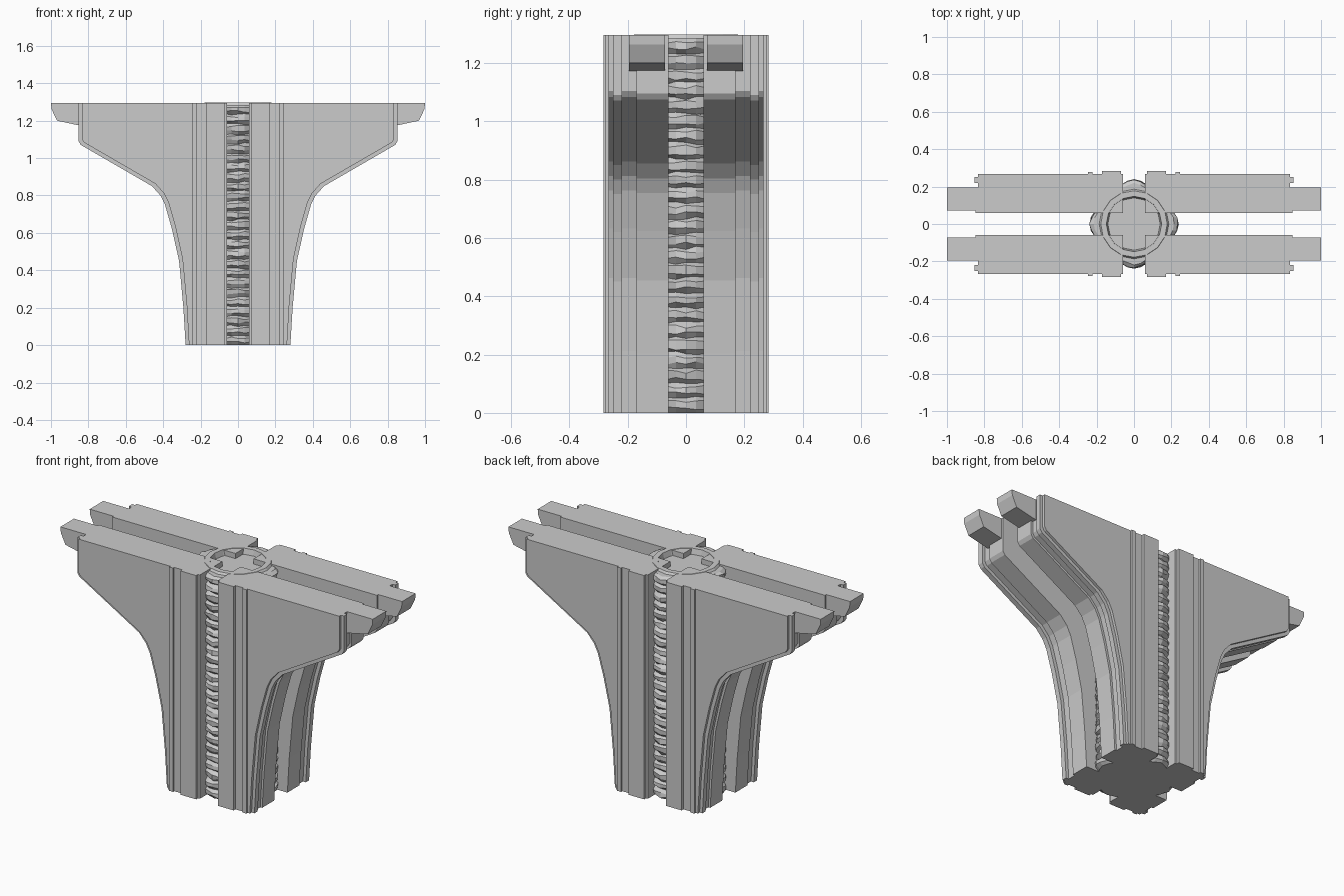
import bpy, math, random

if "Cube" in bpy.data.objects:
    bpy.data.objects.remove(bpy.data.objects["Cube"])
random.seed(4)
TOP = 1.295


def make(name, verts, faces):
    me = bpy.data.meshes.new(name)
    me.from_pydata(verts, [], faces)
    ob = bpy.data.objects.new(name, me)
    bpy.context.collection.objects.link(ob)
    return ob


def prism(name, profile, y0, y1, sx, sy):
    """Extrude an (x, z) profile along y, mirrored into one quadrant."""
    n = len(profile)
    verts = [(sx * x, sy * y, z) for y in (y0, y1) for x, z in profile]
    faces = [tuple(range(n)), tuple(range(2 * n - 1, n - 1, -1))]
    faces += [(i, i + n, (i + 1) % n + n, (i + 1) % n) for i in range(n)]
    if sx * sy > 0:
        faces = [f[::-1] for f in faces]
    return make(name, verts, faces)


def rect(x0, x1, z0=0, z1=TOP):
    return [(x0, z0), (x1, z0), (x1, z1), (x0, z1)]


# Flared bracket outline, from the foot up to the top edge
FLARE = [(0.28, 0), (0.292, 0.2), (0.315, 0.45), (0.353, 0.62), (0.39, 0.75),
         (0.415, 0.80), (0.46, 0.85), (0.84, 1.07), (0.853, 1.09), (0.853, TOP)]
TIP = [(0.78, 1.16), (0.856, 1.176), (0.968, 1.2), (0.997, 1.262), (1.0, TOP), (0.78, TOP)]


def bracket(d, x0=0.058):
    pts = [(x - d, z + (0.7 * d if 0.1 < z < 1.2 else 0)) for x, z in FLARE]
    return [(x0, 0)] + pts + [(x0, TOP)]


for sx in (-1, 1):
    for sy in (-1, 1):
        # Layered bracket: inner band, main wall, thin raised moulding
        prism("inner_band", bracket(0.006), 0.06, 0.17, sx, sy)
        prism("main_wall", bracket(0.018), 0.169, 0.266, sx, sy)
        prism("edge_moulding", bracket(0.0, 0.2), 0.22, 0.25, sx, sy)
        prism("beam_tip", TIP, 0.072, 0.196, sx, sy)
        # Raised strips on the front and back faces
        prism("wide_pilaster", rect(0.07, 0.17), 0.25, 0.283, sx, sy)
        prism("narrow_pilaster", rect(0.222, 0.247), 0.25, 0.277, sx, sy)


def lathe(name, rings, n):
    """Closed solid of revolution from (r, z) rings."""
    verts = [(r * math.cos(2 * math.pi * i / n), r * math.sin(2 * math.pi * i / n), z)
             for r, z in rings for i in range(n)]
    faces = [(k * n + i, k * n + (i + 1) % n, (k + 1) * n + (i + 1) % n, (k + 1) * n + i)
             for k in range(len(rings) - 1) for i in range(n)]
    m = (len(rings) - 1) * n
    faces += [tuple(range(n - 1, -1, -1)), tuple(range(m, m + n))]
    return make(name, verts, faces)


# Core column with a shallow dish in its top
lathe("core_column", [(0.19, 0), (0.19, 1.28), (0.178, 1.297), (0.148, 1.297), (0.14, 1.265)], 16)


def rough_strip(name, angle, count=25):
    """Stacked, uneven coils bulging out of the core."""
    ca, sa = math.cos(angle), math.sin(angle)
    section = [(0.15, -0.078), (0.205, -0.074), (0.228, -0.035), (0.236, 0.0),
               (0.228, 0.035), (0.205, 0.074), (0.15, 0.078)]
    n, levels = len(section), []
    pitch = (TOP - 0.01) / count
    for k in range(count):
        levels += [(k * pitch, -0.018), (k * pitch + 0.3 * pitch, 0), (k * pitch + 0.75 * pitch, 0)]
    levels.append((TOP - 0.01, -0.018))
    verts = []
    for k, (z, inset) in enumerate(levels):
        inner = 0 < k < len(levels) - 1
        for i, (r, t) in enumerate(section):
            front = 0 < i < n - 1
            rr = r + (inset + random.uniform(-0.006, 0.004) if front else 0)
            zz = z + (random.uniform(-0.006, 0.006) if front and inner else 0)
            verts.append((rr * ca - t * sa, rr * sa + t * ca, zz))
    faces = [(k * n + i, k * n + (i + 1) % n, (k + 1) * n + (i + 1) % n, (k + 1) * n + i)
             for k in range(len(levels) - 1) for i in range(n)]
    m = (len(levels) - 1) * n
    faces += [tuple(range(n - 1, -1, -1)), tuple(range(m, m + n))]
    return make(name, verts, faces)


# One rough strip behind each of the four gaps
for q in range(4):
    rough_strip("rough_strip", q * math.pi / 2)
